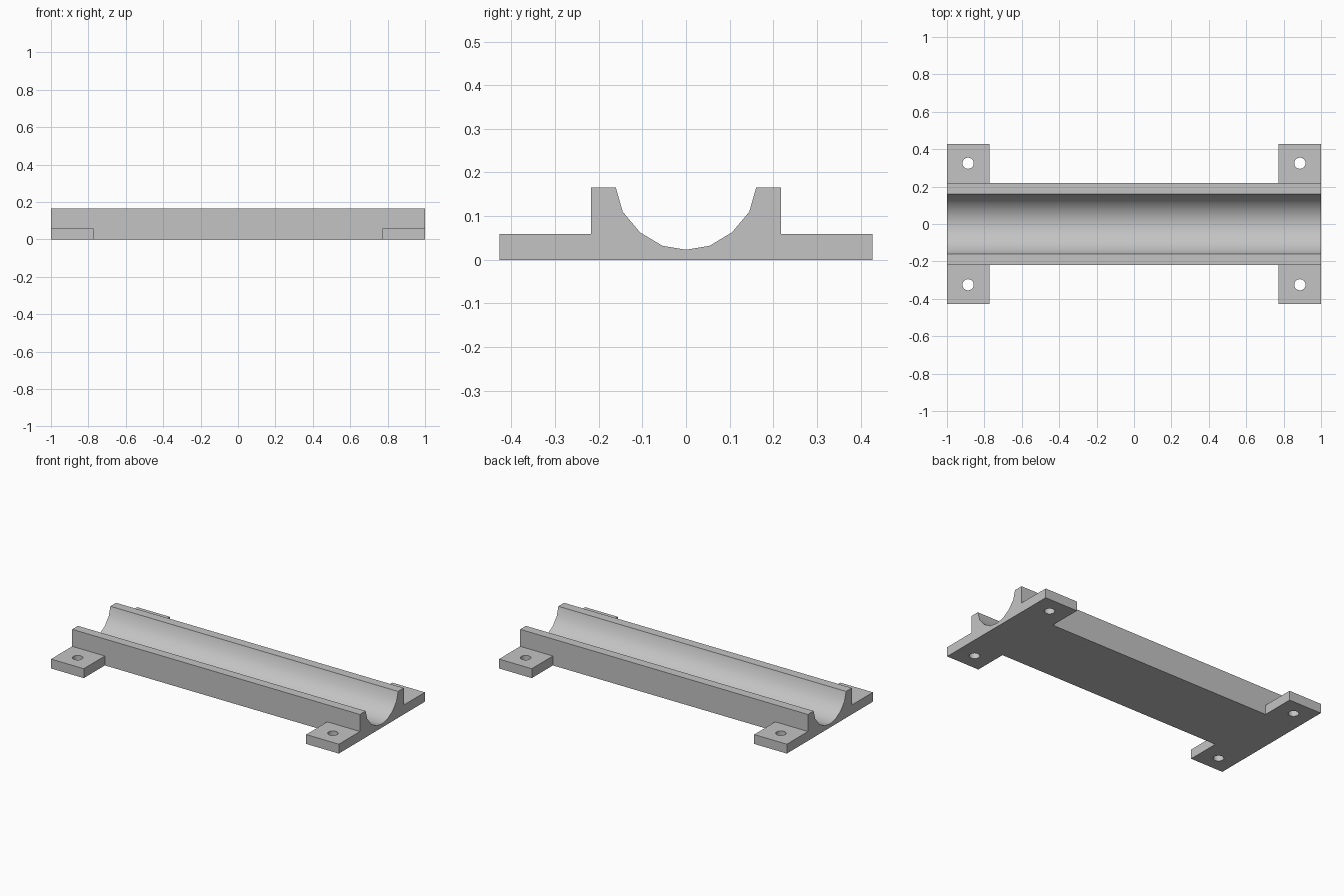
import bpy, bmesh
from math import cos, sin, tau, radians

cube = bpy.data.objects.get("Cube")
if cube:
    bpy.data.objects.remove(cube, do_unlink=True)

HALF_LENGTH, HALF_WIDTH, HEIGHT = 1.0, 0.218, 0.166
TAB_INNER_X, TAB_OUTER_Y, TAB_HEIGHT = 0.773, 0.427, 0.059
HOLE_X, HOLE_Y, HOLE_RADIUS = 0.887, 0.325, 0.03

grey = bpy.data.materials.new("plain grey")
grey.use_nodes = True
colour = (0.55, 0.55, 0.55, 1)
grey.diffuse_color = colour
grey.node_tree.nodes["Principled BSDF"].inputs["Base Color"].default_value = colour


def smooth(obj):
    bpy.ops.object.select_all(action="DESELECT")
    obj.select_set(True)
    bpy.context.view_layer.objects.active = obj
    bpy.ops.object.shade_smooth_by_angle(angle=radians(30))


# Long cradle: half of the groove section is mirrored, then extruded along x
groove = [(0.161, HEIGHT), (0.145, 0.11), (0.1055, 0.063), (0.054, 0.032)]
right_half = [(HALF_WIDTH, 0), (HALF_WIDTH, HEIGHT)] + groove
profile = right_half + [(0, 0.023)] + [(-y, z) for y, z in reversed(right_half)]

bm = bmesh.new()
end = bm.faces.new([bm.verts.new((-HALF_LENGTH, y, z)) for y, z in profile])
result = bmesh.ops.extrude_face_region(bm, geom=[end], use_keep_orig=True)
moved = [v for v in result["geom"] if isinstance(v, bmesh.types.BMVert)]
bmesh.ops.translate(bm, verts=moved, vec=(2 * HALF_LENGTH, 0, 0))
bmesh.ops.recalc_face_normals(bm, faces=bm.faces)
mesh = bpy.data.meshes.new("cradle")
bm.to_mesh(mesh)
bm.free()
mesh.materials.append(grey)
cradle = bpy.data.objects.new("cradle", mesh)
bpy.context.collection.objects.link(cradle)
smooth(cradle)


# Mounting tabs: a filled outline with a round screw hole, extruded upwards
def add_outline(curve, points):
    spline = curve.splines.new("POLY")
    spline.points.add(len(points) - 1)
    for point, (x, y) in zip(spline.points, points):
        point.co = (x, y, 0, 1)
    spline.use_cyclic_u = True


def mounting_tab(name, sx, sy):
    curve = bpy.data.curves.new(name, "CURVE")
    curve.dimensions = "2D"
    curve.fill_mode = "BOTH"
    curve.extrude = TAB_HEIGHT / 2
    corners = [(TAB_INNER_X, HALF_WIDTH), (HALF_LENGTH, HALF_WIDTH),
               (HALF_LENGTH, TAB_OUTER_Y), (TAB_INNER_X, TAB_OUTER_Y)]
    add_outline(curve, [(sx * x, sy * y) for x, y in corners])
    sides = 24
    add_outline(curve, [(sx * HOLE_X + HOLE_RADIUS * cos(tau * i / sides),
                         sy * HOLE_Y + HOLE_RADIUS * sin(tau * i / sides))
                        for i in range(sides)])
    source = bpy.data.objects.new(name + "_outline", curve)
    bpy.context.collection.objects.link(source)
    bpy.context.view_layer.update()
    evaluated = source.evaluated_get(bpy.context.evaluated_depsgraph_get())
    mesh = bpy.data.meshes.new_from_object(evaluated)
    bpy.data.objects.remove(source, do_unlink=True)

    bm = bmesh.new()
    bm.from_mesh(mesh)
    bmesh.ops.translate(bm, verts=bm.verts, vec=(0, 0, TAB_HEIGHT / 2))
    bmesh.ops.remove_doubles(bm, verts=bm.verts, dist=0.0001)
    bmesh.ops.recalc_face_normals(bm, faces=bm.faces)
    bm.to_mesh(mesh)
    bm.free()
    mesh.materials.clear()
    mesh.materials.append(grey)
    tab = bpy.data.objects.new(name, mesh)
    bpy.context.collection.objects.link(tab)
    smooth(tab)


for side, sx in (("left", 1), ("right", -1)):
    for depth, sy in (("front", -1), ("back", 1)):
        mounting_tab(f"{depth}_{side}_mounting_tab", sx, sy)
